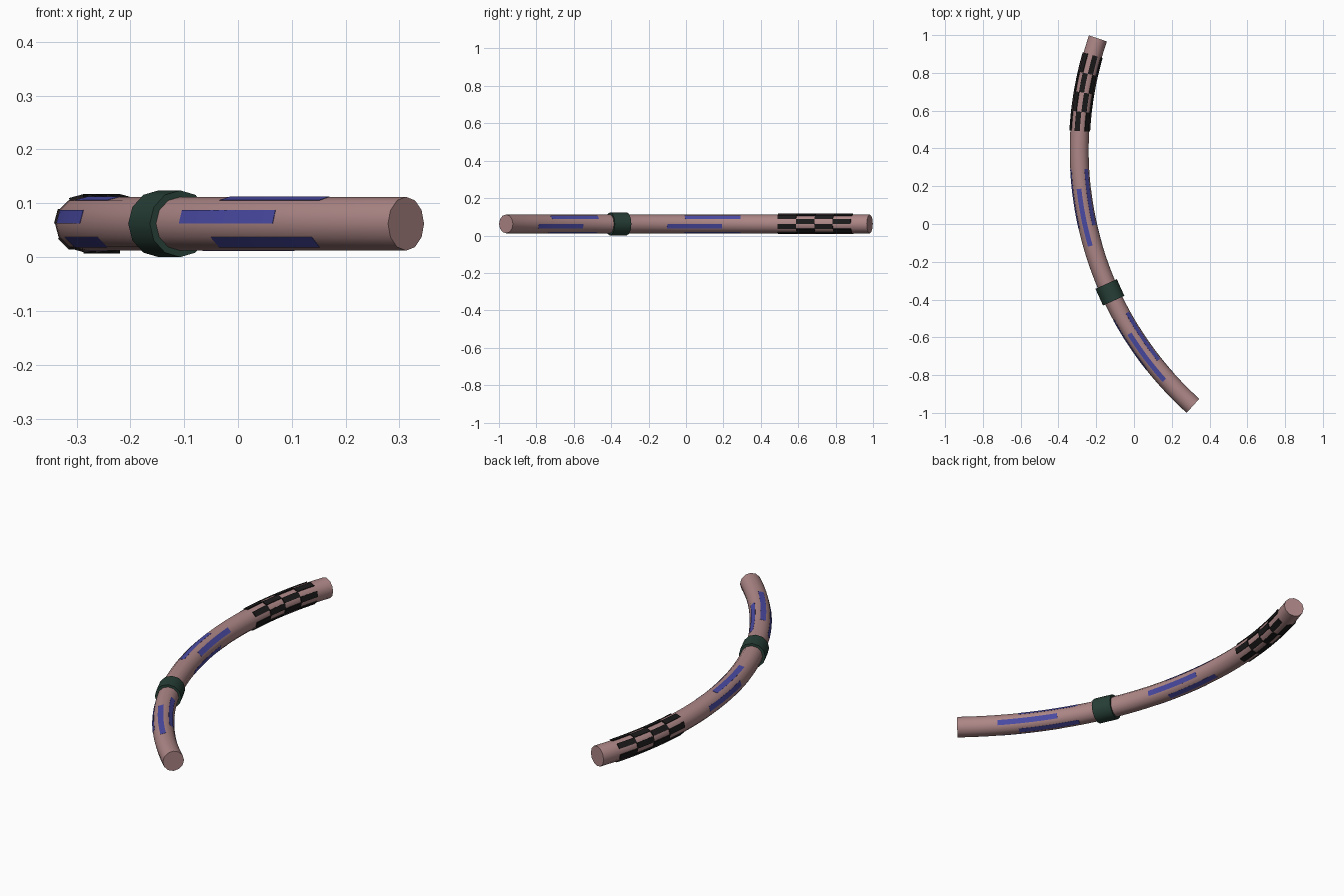
import bpy, bmesh, math
from mathutils import Matrix, Vector

if "Cube" in bpy.data.objects:
    bpy.data.objects.remove(bpy.data.objects["Cube"])

CENTRE = Vector((1.53, 0.39, 0.062))   # centre of the arc the stick follows
BEND = 1.82                            # radius of that arc
SIDES = 12
STEP = math.tau / SIDES
TUBE_R = 0.05


def material(name, rgb):
    m = bpy.data.materials.new(name)
    m.use_nodes = True
    m.diffuse_color = (*rgb, 1)
    bsdf = next(n for n in m.node_tree.nodes if n.type == 'BSDF_PRINCIPLED')
    bsdf.inputs["Base Color"].default_value = (*rgb, 1)
    return m


pink = material("dusty pink", (0.42, 0.24, 0.24))
blue = material("blue", (0.07, 0.07, 0.38))
green = material("dark green", (0.02, 0.05, 0.038))
black = material("black", (0.011, 0.01, 0.01))


def arc_point(angle, rho, theta):
    """Point at cross-section position (rho, theta) and bend angle in degrees."""
    a = math.radians(angle)
    r = BEND + rho * math.cos(theta)
    return CENTRE + Vector((-r * math.cos(a), r * math.sin(a), rho * math.sin(theta)))


def sweep(bm, section, start, end):
    """Sweep a closed cross-section along the bend and cap both ends."""
    n = max(2, round(abs(end - start)))
    rings = [[bm.verts.new(arc_point(start + (end - start) * i / n, *p)) for p in section]
             for i in range(n + 1)]
    for a, b in zip(rings, rings[1:]):
        for j in range(len(section)):
            k = (j + 1) % len(section)
            bm.faces.new((a[j], a[k], b[k], b[j]))
    bm.faces.new(rings[0])
    bm.faces.new(rings[-1])


def plate(bm, side, outer, start, end):
    """Thin panel lying on one side of the tube."""
    t0, t1 = side * STEP, (side + 1) * STEP
    inner = TUBE_R - 0.001
    sweep(bm, [(inner, t0), (outer, t0), (outer, t1), (inner, t1)], start, end)


def finish(name, bm, mat, smooth=False):
    bmesh.ops.recalc_face_normals(bm, faces=bm.faces)
    mesh = bpy.data.meshes.new(name)
    bm.to_mesh(mesh)
    bm.free()
    mesh.materials.append(mat)
    ob = bpy.data.objects.new(name, mesh)
    bpy.context.collection.objects.link(ob)
    if smooth:
        bpy.ops.object.select_all(action='DESELECT')
        ob.select_set(True)
        bpy.context.view_layer.objects.active = ob
        bpy.ops.object.shade_smooth_by_angle(angle=math.radians(40))
    return ob


# Curved stick
bm = bmesh.new()
sweep(bm, [(TUBE_R, i * STEP) for i in range(SIDES)], -48, 19)
finish("curved_stick", bm, pink, smooth=True)

# Collar: a short straight cylinder around the stick
bm = bmesh.new()
angle = -24.4
place = (Matrix.Translation(arc_point(angle, 0, 0))
         @ Matrix.Rotation(-math.radians(angle), 4, 'Z')
         @ Matrix.Rotation(math.pi / 2, 4, 'X')
         @ Matrix.Rotation(STEP, 4, 'Z'))
bmesh.ops.create_cone(bm, cap_ends=True, segments=SIDES, radius1=0.062, radius2=0.062,
                      depth=0.097, matrix=place)
finish("collar", bm, green, smooth=True)

# Two groups of staggered stripes on alternate sides
for name, start in (("lower_stripes", -38.4), ("upper_stripes", -12.8)):
    bm = bmesh.new()
    for side in range(0, SIDES, 2):
        shift = -3.25 if side % 4 else 0
        plate(bm, side, TUBE_R + 0.0008, start + shift, start + shift + 9.65)
    finish(name, bm, blue)

# Checkered grip panels
bm = bmesh.new()
CELL = 3.22
for side in range(SIDES):
    for row in range(4):
        if (side + row) % 2 == 0:
            plate(bm, side, TUBE_R + 0.005, 3.2 + row * CELL, 3.2 + (row + 1) * CELL)
finish("checkered_grip", bm, black)
